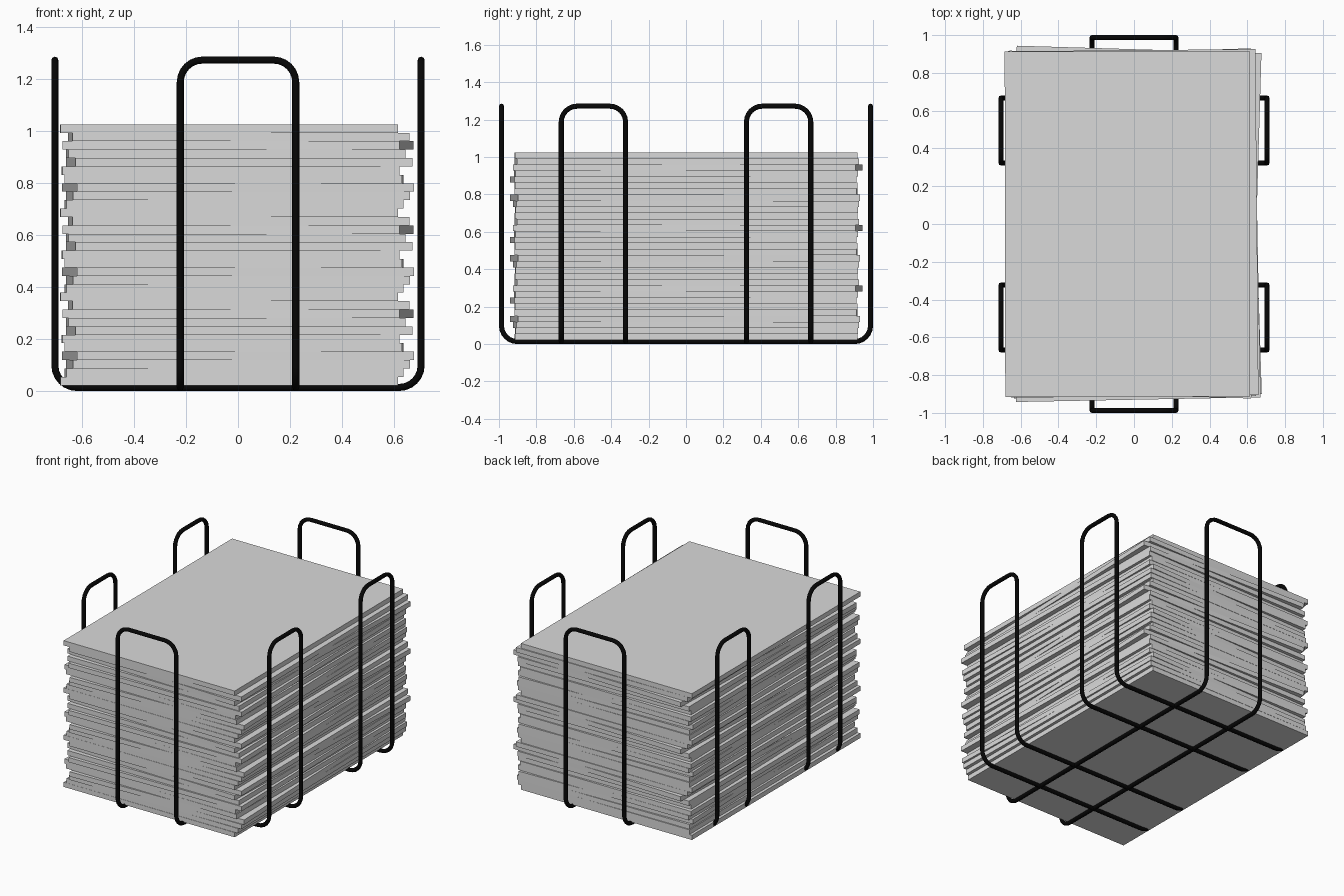
import bpy
from math import radians
from mathutils import Vector, Matrix

cube = bpy.data.objects.get("Cube")
if cube:
    bpy.data.objects.remove(cube)


def material(name, color):
    mat = bpy.data.materials.new(name)
    mat.use_nodes = True
    mat.diffuse_color = color
    mat.node_tree.nodes["Principled BSDF"].inputs["Base Color"].default_value = color
    return mat


paper = material("paper_grey", (0.7, 0.7, 0.7, 1))
black = material("wire_black", (0.002, 0.002, 0.002, 1))

# Stack of slightly shifted and turned sheets; the offsets repeat down the pile
BOTTOM, TOP, COUNT = 0.022, 1.025, 31
THICK = (TOP - BOTTOM) / COUNT
# shift x, shift y, turn in degrees
OFFSETS = [(-0.035, 0, 0.1), (0.003, 0.005, 0.5), (0, 0.01, -1.7), (-0.008, 0, 0.3),
           (0.005, -0.015, 1.1), (-0.028, 0, 0.1), (-0.015, 0, -0.2),
           (0, -0.005, 1.8), (0, 0, 0.8), (-0.015, 0.002, 0.2)]

for i in range(COUNT):
    dx, dy, turn = OFFSETS[i % len(OFFSETS)]
    bpy.ops.mesh.primitive_cube_add(size=1)
    sheet = bpy.context.object
    sheet.name = f"sheet_{i + 1}"
    sheet.data.transform(Matrix.Diagonal((1.296, 1.83, THICK, 1)))
    sheet.location = (dx, dy, TOP - THICK * (i + 0.5))
    sheet.rotation_euler.z = radians(turn)
    sheet.data.materials.append(paper)

# Wire basket: closed loops folded up at both ends
WIRE, LOW, HIGH, FILLET = 0.0135, 0.0135, 1.272, 0.085


def rounded(points, radius, steps=6):
    """Replace each corner of a closed path by a smooth arc."""
    path = []
    for k, p in enumerate(points):
        a = (points[k - 1] - p).normalized()
        b = (points[(k + 1) % len(points)] - p).normalized()
        for s in range(steps + 1):
            arm = (-b).slerp(-a, s / steps)
            path.append(p + (a + b + arm) * radius)
    return path


def wire_loop(name, half_width, reach, centre, along_x):
    w, r = half_width, reach
    corners = [Vector(c) for c in (
        (w, -r, HIGH), (w, -r, LOW), (w, r, LOW), (w, r, HIGH),
        (-w, r, HIGH), (-w, r, LOW), (-w, -r, LOW), (-w, -r, HIGH))]
    path = rounded(corners, FILLET)
    curve = bpy.data.curves.new(name, "CURVE")
    curve.dimensions = "3D"
    curve.bevel_depth = WIRE
    curve.bevel_resolution = 2
    spline = curve.splines.new("POLY")
    spline.points.add(len(path) - 1)
    spline.use_cyclic_u = True
    spline.use_smooth = True
    for point, co in zip(spline.points, path):
        x, y = (co.y, co.x + centre) if along_x else (co.x, co.y)
        point.co = (x, y, co.z, 1)
    curve.materials.append(black)
    obj = bpy.data.objects.new(name, curve)
    bpy.context.collection.objects.link(obj)


wire_loop("lengthwise_wire", 0.222, 0.9865, 0, False)
wire_loop("front_cross_wire", 0.172, 0.704, -0.495, True)
wire_loop("back_cross_wire", 0.172, 0.704, 0.495, True)
